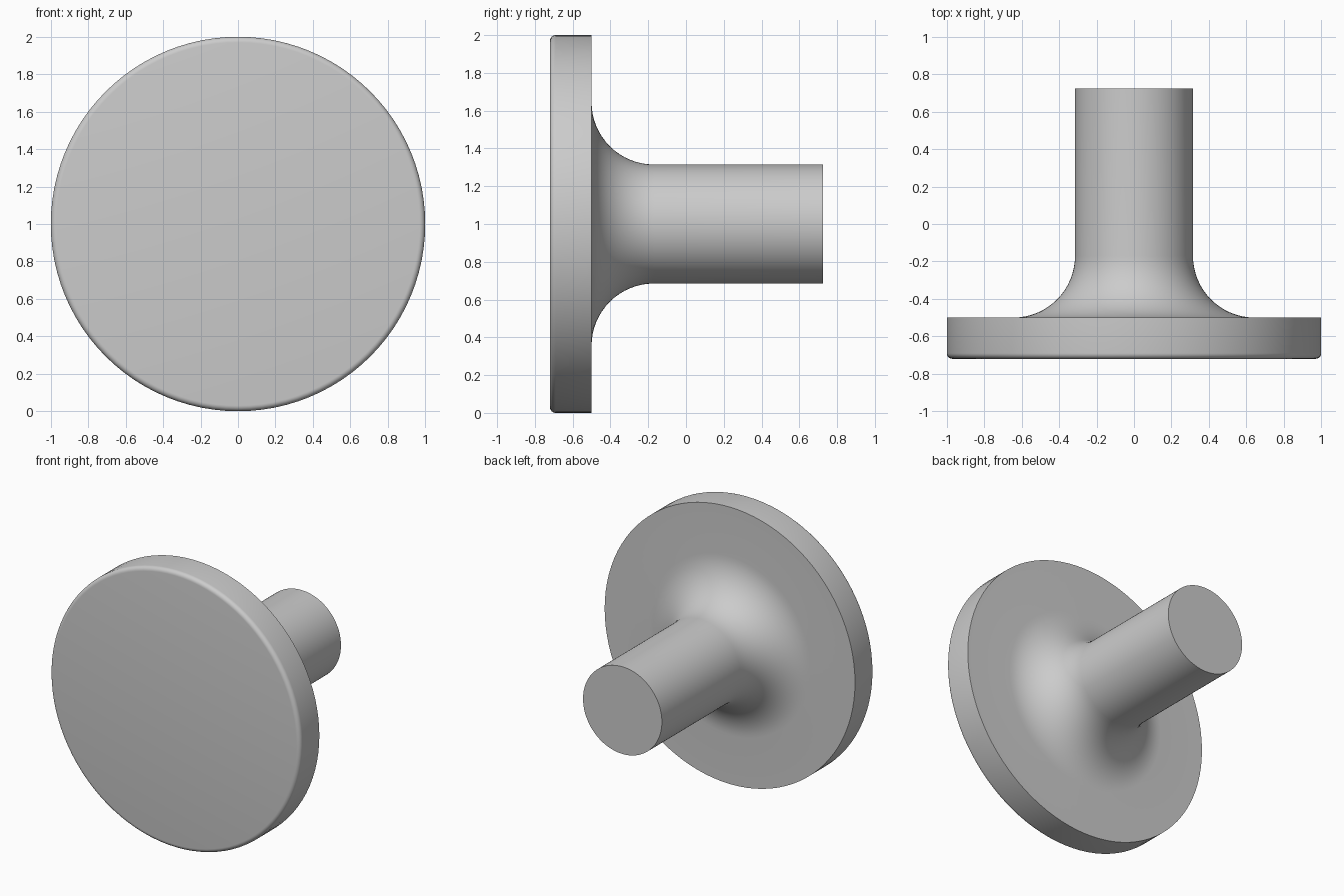
import bpy, bmesh, math

if "Cube" in bpy.data.objects:
    bpy.data.objects.remove(bpy.data.objects["Cube"])

SIDES = 96
HEAD_R, STEM_R = 1.0, 0.315
FRONT, HEAD_BACK, STEM_END = -0.72, -0.50, 0.725
ROUND, FILLET = 0.03, 0.33


def arc(cr, cy, radius, start, end, steps):
    """Points (radius, y) along a circular arc, angles in degrees."""
    pts = []
    for i in range(steps + 1):
        a = math.radians(start + (end - start) * i / steps)
        pts.append((cr + radius * math.cos(a), cy + radius * math.sin(a)))
    return pts


def lathe(name, profile, material):
    """Revolve a profile around the y axis at z = 1, capping both ends."""
    bm = bmesh.new()
    rings = []
    for r, y in profile:
        angles = [2 * math.pi * i / SIDES for i in range(SIDES)]
        rings.append([bm.verts.new((r * math.cos(a), y, 1 + r * math.sin(a)))
                      for a in angles])
    for low, high in zip(rings, rings[1:]):
        for i in range(SIDES):
            j = (i + 1) % SIDES
            bm.faces.new((low[i], low[j], high[j], high[i]))
    bm.faces.new(rings[0])
    bm.faces.new(rings[-1])
    bmesh.ops.recalc_face_normals(bm, faces=bm.faces)
    mesh = bpy.data.meshes.new(name)
    bm.to_mesh(mesh)
    bm.free()
    mesh.materials.append(material)
    obj = bpy.data.objects.new(name, mesh)
    bpy.context.collection.objects.link(obj)
    bpy.context.view_layer.objects.active = obj
    obj.select_set(True)
    bpy.ops.object.shade_smooth_by_angle(angle=math.radians(30))
    return obj


grey = bpy.data.materials.new("plain grey")
grey.diffuse_color = (0.6, 0.6, 0.6, 1)
grey.use_nodes = True
grey.node_tree.nodes["Principled BSDF"].inputs["Base Color"].default_value = grey.diffuse_color

# Round head with a softened front edge and a sharp back edge
profile = arc(HEAD_R - ROUND, FRONT + ROUND, ROUND, -90, 0, 6)
profile.append((HEAD_R, HEAD_BACK))
# Concave fillet flowing from the back of the head into the stem
profile += arc(STEM_R + FILLET, HEAD_BACK + FILLET, FILLET, 270, 180, 16)
# Straight stem with a flat end
profile.append((STEM_R, STEM_END))

lathe("knob_head_and_stem", profile, grey)
